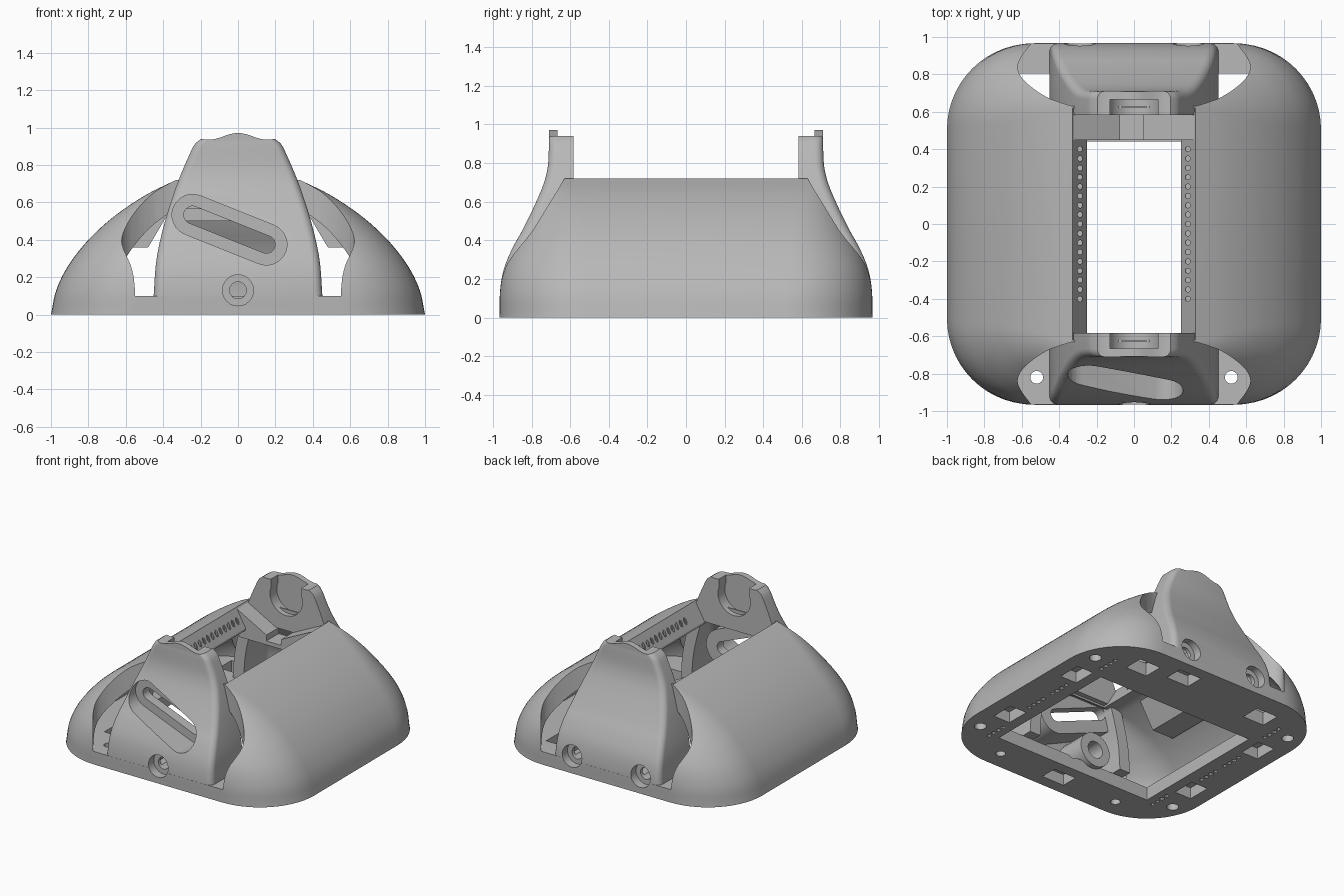
import bpy, bmesh, math

if "Cube" in bpy.data.objects:
    bpy.data.objects.remove(bpy.data.objects["Cube"], do_unlink=True)

grey = bpy.data.materials.new("plain grey")
grey.use_nodes = True
grey.diffuse_color = (0.48, 0.48, 0.48, 1)
grey.node_tree.nodes["Principled BSDF"].inputs["Base Color"].default_value = (0.48, 0.48, 0.48, 1)


def curve(points):
    """Smooth function through (t, value) points."""
    n = len(points) - 1
    slope = []
    for i in range(n + 1):
        p, q = points[max(i - 1, 0)], points[min(i + 1, n)]
        slope.append((q[1] - p[1]) / (q[0] - p[0]))

    def value(t):
        t = min(max(t, points[0][0]), points[n][0])
        i = 0
        while i < n - 1 and t > points[i + 1][0]:
            i += 1
        (t0, v0), (t1, v1) = points[i], points[i + 1]
        h = t1 - t0
        u = (t - t0) / h
        return (v0 * (1 + 2 * u) * (1 - u) ** 2 + h * slope[i] * u * (1 - u) ** 2
                + v1 * u * u * (3 - 2 * u) - h * slope[i + 1] * u * u * (1 - u))
    return value


def finish(name, bm):
    bmesh.ops.recalc_face_normals(bm, faces=bm.faces)
    mesh = bpy.data.meshes.new(name)
    bm.to_mesh(mesh)
    bm.free()
    mesh.materials.append(grey)
    ob = bpy.data.objects.new(name, mesh)
    bpy.context.collection.objects.link(ob)
    return ob


def loft(name, rings):
    bm = bmesh.new()
    loops = [[bm.verts.new(p) for p in ring] for ring in rings]
    n = len(loops[0])
    for low, high in zip(loops, loops[1:]):
        for i in range(n):
            j = (i + 1) % n
            bm.faces.new((low[i], low[j], high[j], high[i]))
    bm.faces.new(loops[0])
    bm.faces.new(loops[-1])
    return finish(name, bm)


def prisms(name, outlines, axis, lo, hi):
    """Extrude several separate outlines along one axis."""
    place = {"y": lambda a, b, c: (a, c, b), "z": lambda a, b, c: (a, b, c)}[axis]
    bm = bmesh.new()
    for pts in outlines:
        low = [bm.verts.new(place(a, b, lo)) for a, b in pts]
        high = [bm.verts.new(place(a, b, hi)) for a, b in pts]
        bm.faces.new(low)
        bm.faces.new(high)
        for i in range(len(pts)):
            j = (i + 1) % len(pts)
            bm.faces.new((low[i], low[j], high[j], high[i]))
    return finish(name, bm)


def arc(x, y, r, start=0, end=360, n=24):
    steps = n if end - start == 360 else n + 1
    return [(x + r * math.cos(math.radians(start + (end - start) * i / n)),
             y + r * math.sin(math.radians(start + (end - start) * i / n))) for i in range(steps)]


def rect(x, y, w, h):
    return [(x - w, y - h), (x + w, y - h), (x + w, y + h), (x - w, y + h)]


def slanted_slot(r):
    """Capsule outline sloping down to the left."""
    x0, y0, x1, y1 = -.243, .533, .152, .375
    t = math.degrees(math.atan2(y1 - y0, x1 - x0))
    return arc(x0, y0, r, t + 90, t + 270, 12) + arc(x1, y1, r, t - 90, t + 90, 12)


def cut(targets, cutter):
    for ob in targets:
        mod = ob.modifiers.new("cut", "BOOLEAN")
        mod.operation, mod.solver, mod.object = "DIFFERENCE", "EXACT", cutter
        bpy.context.view_layer.objects.active = ob
        bpy.ops.object.modifier_apply(modifier="cut")
    bpy.data.objects.remove(cutter, do_unlink=True)


# Half width and half depth of the dome by height
half_x = curve([(0, 1), (.13, .972), (.25, .915), (.36, .835), (.45, .75), (.55, .63), (.65, .475), (.72, .33)])
half_y = curve([(0, .965), (.13, .965), (.25, .945), (.36, .9), (.45, .85), (.55, .8), (.65, .755),
                (.72, .73), (.8, .715), (1, .71)])


def dome_ring(z, level, inset):
    a, b = half_x(level) - inset, half_y(level) - inset
    r = .46 - .36 * (level / .72) ** 2 - inset * .9
    cx, cy = a - r, b - r
    pts = (arc(cx, cy, r, 0, 90, 14) + arc(-cx, cy, r, 90, 180, 14)
           + arc(-cx, -cy, r, 180, 270, 14) + arc(cx, -cy, r, 270, 360 - 1e-6, 14))
    return [(x, y, z) for x, y in pts]


# Dome shell, hollowed above the base plate
N = 28
heights = [.72 * i / N for i in range(N + 1)]
shell = loft("dome_shell", [dome_ring(z, z, 0) for z in heights])
inside = [.1 + .465 * i / N for i in range(N + 1)]
cut([shell], loft("hollow", [dome_ring(z, z / .83, .08) for z in inside]))

# Base opening, two back windows and top opening with sloping rails
cut([shell], prisms("base_opening", [rect(0, -.11, .67, .55)], "z", -.1, .2))
cut([shell], prisms("back_windows", [rect(i * .53, .73, .09, .075) for i in (-1, 1)], "z", -.1, .2))
cut([shell], prisms("top_opening", [[(-.25, .5), (.25, .5), (.25, .58), (.333, .725), (.333, .9),
                                     (-.333, .9), (-.333, .725), (-.25, .58)]], "y", -.62, .62))

# Curved clearances around the two towers
edge = curve([(.63, .33), (.67, .45), (.75, .57), (.82, .62), (.88, .61), (.965, .55), (1.05, .5)])
ys = [.63 + .42 * i / 24 for i in range(25)]
for s in (-1, 1):
    plan = [(edge(y), s * y) for y in ys] + [(-edge(y), s * y) for y in reversed(ys)]
    cut([shell], prisms("clearance", [plan], "z", .1, 1.1))

# Towers, with rounded outer edges, a thick head and side walls around a hollow
width = curve([(.09, .452), (.3, .435), (.5, .39), (.7, .325), (.85, .262), (.92, .225), (.945, .19), (1, .16)])


def tower_ring(s, z, inner, inset=0):
    w, out, r = width(z) - inset, half_y(z) - .001 - inset, .045
    pts = ([(w, inner)] + arc(w - r, out - r, r, 0, 90, 6)
           + arc(r - w, out - r, r, 90, 180, 6) + [(-w, inner)])
    return [(x, s * y, z) for x, y in pts]


towers = []
for s, name in ((-1, "front_tower"), (1, "back_tower")):
    tower = loft(name, [tower_ring(s, .1 + .892 * i / 36, .582) for i in range(37)])
    hollow = loft("tower_hollow", [tower_ring(s, .05 + .53 * i / 20, .4, .09) for i in range(21)])
    if s < 0:
        # keep a solid rim around the slot
        cut([hollow], prisms("slot_rim", [slanted_slot(.14)], "y", -1.2, -.66))
    cut([tower], hollow)
    xs = [-.3 + .6 * i / 40 for i in range(41)]
    wave = [(x, .953 + .018 * math.cos(20 * x)) for x in xs]
    cut([tower], prisms("wavy_top", [wave + [(.3, 1.2), (-.3, 1.2)]], "y", -1.1, 1.1))
    # round seat, open at the top
    seat = arc(0, .83, .137, -200, 20, 30) + [(.128, 1.1), (-.128, 1.1)]
    lo, hi = sorted((s * .5, s * .665))
    cut([tower], prisms("seat", [seat], "y", lo, hi))
    towers.append(tower)
front, back = towers

# Slanted slot with a wider recess in the front tower
cut([front], prisms("slot", [slanted_slot(.047)], "y", -1.2, -.4))
cut([front], prisms("slot_recess", [slanted_slot(.11)], "y", -1.2, -.735))

# Ring mount inside the front tower
boss = prisms("ring_mount", [arc(-.17, .2, .13)], "y", -.875, -.62)
cut([boss], prisms("ring_bore", [arc(-.17, .2, .065)], "y", -.8, -.5))

# Wedge ribs hanging under the dome on both sides
for s, name in ((-1, "right_rib"), (1, "left_rib")):
    prisms(name, [[(s * .35, .58), (s * .48, .36), (s * .66, .36), (s * .66, .45), (s * .45, .6)]],
           "y", -.37, .02)

# Counterbored screw holes, one in front and two behind
cut([shell, front], prisms("front_bore", [arc(0, .13, .083)], "y", -1.1, -.9))
cut([shell, front], prisms("front_hole", [arc(0, .13, .045)], "y", -1.1, -.5))
pair = (-.29, .29)
cut([shell, back], prisms("back_bore", [arc(x, .13, .083) for x in pair], "y", .9, 1.1))
cut([shell, back], prisms("back_hole", [arc(x, .13, .045) for x in pair], "y", .6, 1.1))

# Underside: pockets, round feet seats, pin holes and through holes
corners = [(i, j) for i in (-1, 1) for j in (-1, 1)]
pockets = [rect(i * .82, j * .36, .07, .09) for i, j in corners]
pockets += [rect(.22, .8, .095, .07), rect(0, -.81, .095, .065)]
cut([shell], prisms("pockets", pockets, "z", -.1, .085))
cut([shell], prisms("foot_seats", [arc(i * .87, j * .62, .042) for i, j in corners], "z", -.1, .05))
cut([shell], prisms("through_holes", [arc(i * .52, -.82, .034) for i in (-1, 1)], "z", -.1, .3))
pins = [arc(i * x, j * (y + .05 * k), .016, n=10)
        for i, j in corners for x, y in ((.78, .05), (.74, .53)) for k in range(4)]
cut([shell], prisms("pin_holes", pins, "z", -.1, .05))

# Rows of small holes along both rails
rail = [arc(i * .288, -.4 + .05 * k, .014, n=10) for i in (-1, 1) for k in range(17)]
cut([shell], prisms("rail_holes", rail, "z", .6, .8))

# Cradle in front of the back tower, split by a narrow gap
for s, name, gap in ((-1, "right_cradle", .075), (1, "left_cradle", .05)):
    prisms(name, [[(s * .335, .715), (s * gap, .575), (s * gap, .5), (s * .3, .5), (s * .36, .6)]],
           "y", .45, .6)
prisms("cradle_floor", [rect(0, .515, .1, .015)], "y", .45, .6)

# Smooth curved faces, keep edges crisp
bpy.ops.object.select_all(action="DESELECT")
for ob in [shell, front, back, boss]:
    ob.select_set(True)
bpy.context.view_layer.objects.active = shell
bpy.ops.object.shade_smooth_by_angle(angle=math.radians(25))
